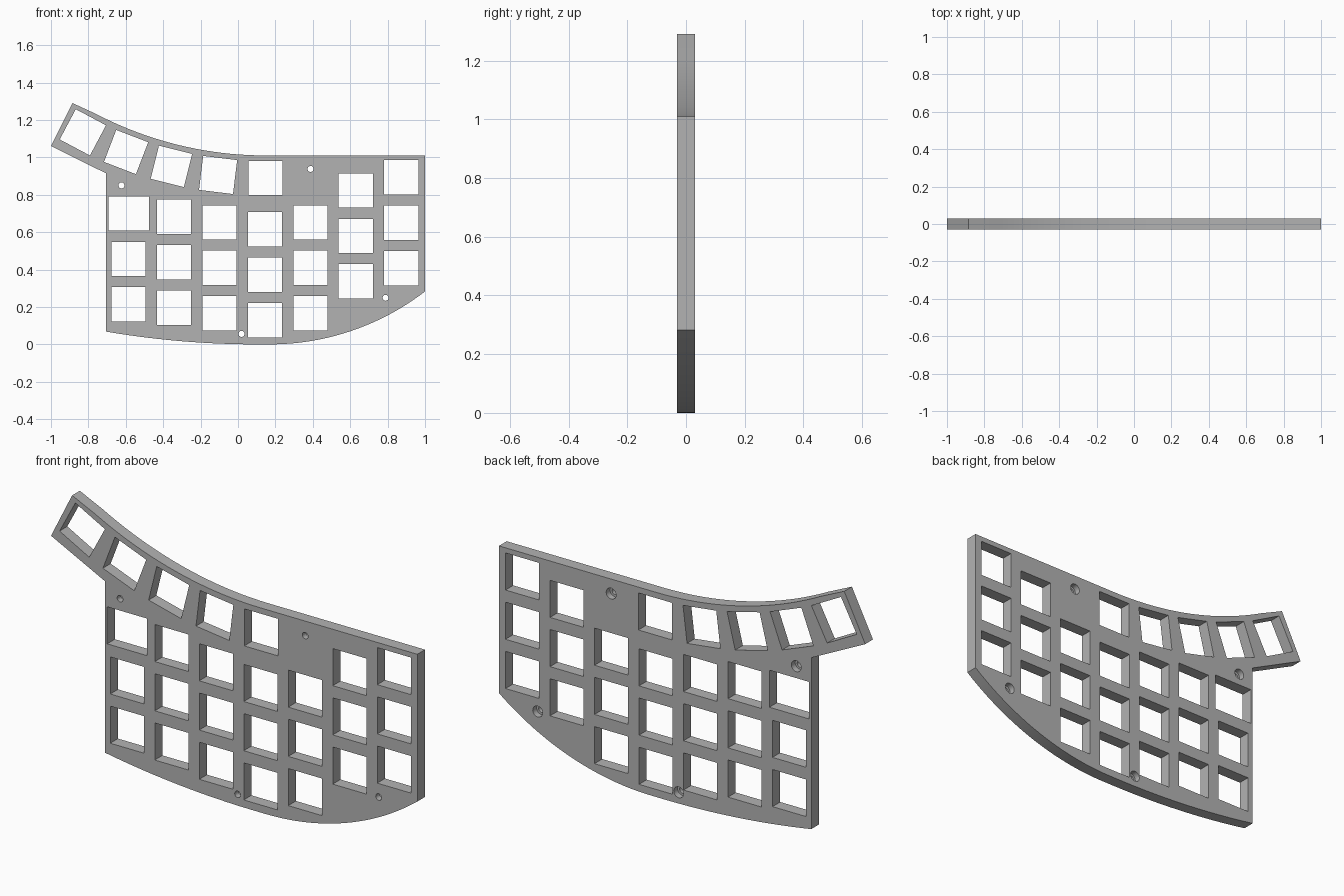
import bpy, bmesh
from math import sin, cos, radians, asin, pi

if "Cube" in bpy.data.objects:
    bpy.data.objects.remove(bpy.data.objects["Cube"], do_unlink=True)

HALF = 0.03      # half the plate thickness
PITCH = 0.243    # key spacing
KEY = 0.183      # key opening size

grey = bpy.data.materials.new("plate_grey")
grey.use_nodes = True
colour = (0.45, 0.45, 0.45, 1)
grey.diffuse_color = colour
grey.node_tree.nodes["Principled BSDF"].inputs["Base Color"].default_value = colour


def prism(bm, points, y0, y1):
    """Solid with an x-z outline, running from y0 to y1."""
    front = [bm.verts.new((x, y0, z)) for x, z in points]
    back = [bm.verts.new((x, y1, z)) for x, z in points]
    bm.faces.new(front)
    bm.faces.new(back[::-1])
    n = len(points)
    for i in range(n):
        j = (i + 1) % n
        bm.faces.new((front[j], front[i], back[i], back[j]))


def make_object(name, bm):
    bmesh.ops.recalc_face_normals(bm, faces=bm.faces)
    mesh = bpy.data.meshes.new(name)
    bm.to_mesh(mesh)
    bm.free()
    mesh.materials.append(grey)
    obj = bpy.data.objects.new(name, mesh)
    bpy.context.collection.objects.link(obj)
    return obj


def arc(cx, cz, r, a0, a1, n):
    """Arc points; angles measured from straight down, towards +x."""
    steps = [a0 + (a1 - a0) * i / n for i in range(n + 1)]
    return [(cx + r * sin(a), cz - r * cos(a)) for a in steps]


def bottom_arc(x0, x1, z1, n):
    """Arc resting on z = 0 at x0 and rising to (x1, z1)."""
    dx = x1 - x0
    r = (dx * dx + z1 * z1) / (2 * z1)
    return arc(x0, r, r, 0, asin(dx / r), n)


def rectangle(cx, cz, w, h, tilt=0):
    c, s = cos(tilt), sin(tilt)
    return [(cx + u * w / 2 * c + v * h / 2 * s, cz - u * w / 2 * s + v * h / 2 * c)
            for u, v in ((-1, -1), (1, -1), (1, 1), (-1, 1))]


# Plate outline: fanned upper left, straight top right, curved bottom
FAN_X, FAN_Z = 0.147, 2.97
outline = [(-1, 1.06), (-0.885, 1.29)]
outline += arc(FAN_X, FAN_Z, 1.96, radians(-27.5), 0, 20)
outline += [(1, 1.01)]
outline += bottom_arc(0.17, 1, 0.283, 24)[::-1]
outline += bottom_arc(0.1, -0.705, 0.068, 12)
outline += [(-0.705, 0.914)]
bm = bmesh.new()
prism(bm, outline, -HALF, HALF)
plate = make_object("key_plate", bm)

# Key openings in staggered columns: x, top row height, number of rows
bm = bmesh.new()
columns = [(0.70, 3), (0.682, 3), (0.652, 3), (0.615, 3),
           (0.652, 2 + 1), (0.823, 3), (0.893, 3)]
for col, (top, rows) in enumerate(columns):
    for row in range(rows):
        wide = 0.217 if col == row == 0 else KEY
        prism(bm, rectangle(-0.585 + col * PITCH, top - row * PITCH, wide, KEY), -0.1, 0.1)

# Fanned row of openings
for i in range(5):
    a = radians(7 * i)
    prism(bm, rectangle(FAN_X - 2.08 * sin(a), FAN_Z - 2.08 * cos(a), KEY, KEY, a), -0.1, 0.1)

# Screw holes, with wider recesses on the back
screws = [(-0.623, 0.85), (0.388, 0.938), (0.789, 0.249), (0.019, 0.056)]
recess = bmesh.new()
for x, z in screws:
    prism(bm, arc(x, z, 0.016, 0, 2 * pi, 24)[:-1], -0.1, 0.1)
    prism(recess, arc(x, z, 0.027, 0, 2 * pi, 24)[:-1], 0, 0.1)
cutters = [make_object("opening_cutter", bm), make_object("recess_cutter", recess)]

# Cut everything out of the plate
bpy.context.view_layer.objects.active = plate
for cutter in cutters:
    cutter.hide_render = True
    mod = plate.modifiers.new(cutter.name, "BOOLEAN")
    mod.operation = "DIFFERENCE"
    mod.solver = "EXACT"
    mod.object = cutter
    bpy.ops.object.modifier_apply(modifier=mod.name)
for cutter in cutters:
    bpy.data.objects.remove(cutter, do_unlink=True)

bpy.ops.object.select_all(action="DESELECT")
plate.select_set(True)
bpy.ops.object.shade_smooth_by_angle(angle=radians(25))
